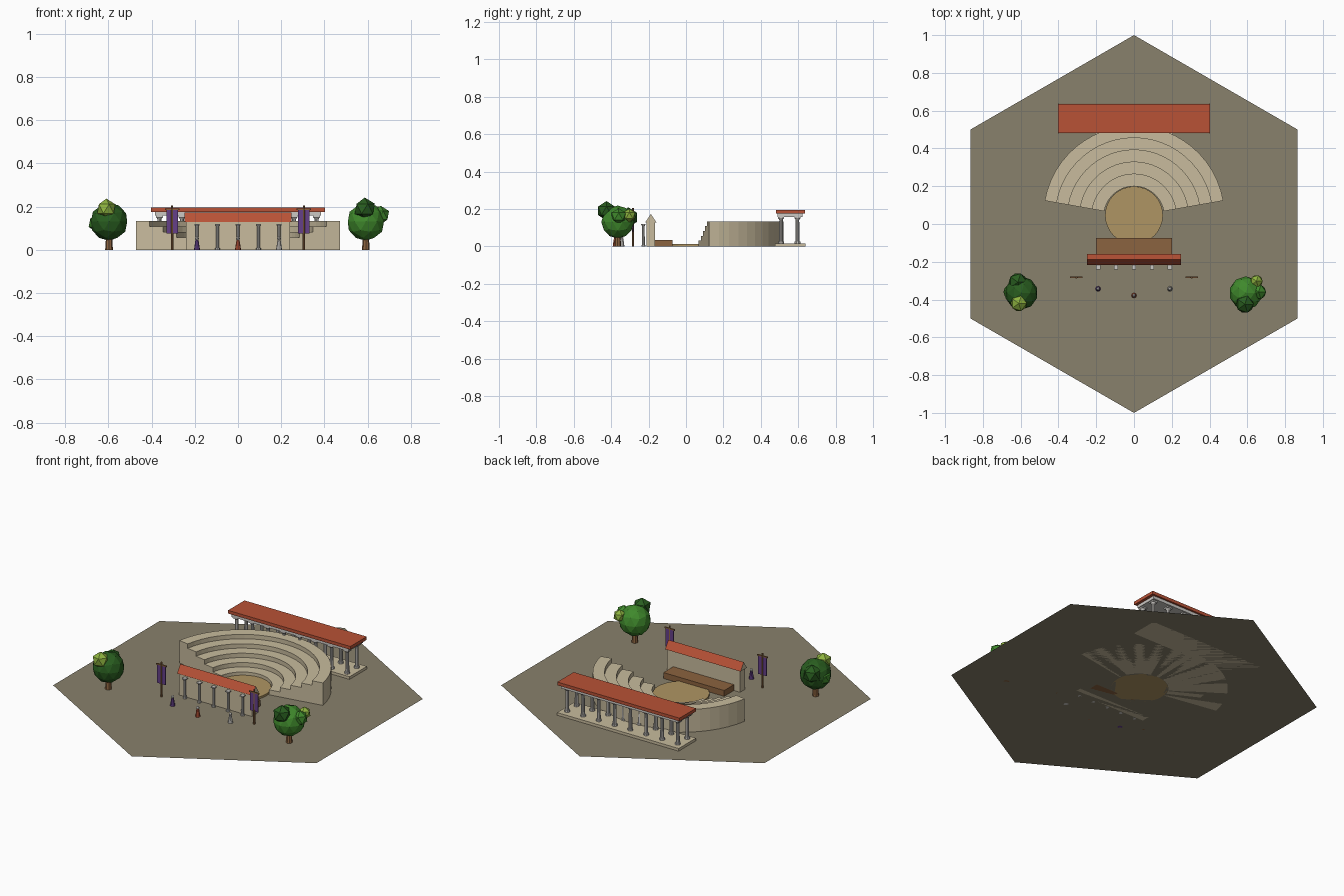
import bpy, bmesh, math
from mathutils import Matrix, Vector

cube = bpy.data.objects.get("Cube")
if cube:
    bpy.data.objects.remove(cube, do_unlink=True)


def material(name, r, g, b):
    m = bpy.data.materials.new(name)
    m.use_nodes = True
    m.diffuse_color = (r, g, b, 1)
    bsdf = next(n for n in m.node_tree.nodes if n.type == 'BSDF_PRINCIPLED')
    bsdf.inputs["Base Color"].default_value = (r, g, b, 1)
    return m


GROUND = material("dusty ground", .25, .22, .15)
STONE = material("cream stone", .58, .50, .34)
TILE = material("terracotta", .48, .085, .037)
MARBLE = material("pale marble", .60, .58, .55)
SAND = material("sand", .43, .30, .125)
WOOD = material("brown wood", .26, .125, .05)
PURPLE = material("purple cloth", .13, .05, .25)
DARK = material("dark leaves", .022, .11, .014)
MID = material("green leaves", .05, .25, .025)
LIGHT = material("light leaves", .27, .45, .05)


def finish(name, bm, *mats):
    bmesh.ops.recalc_face_normals(bm, faces=bm.faces)
    mesh = bpy.data.meshes.new(name)
    bm.to_mesh(mesh)
    bm.free()
    for m in mats:
        mesh.materials.append(m)
    obj = bpy.data.objects.new(name, mesh)
    bpy.context.collection.objects.link(obj)
    return obj


def add_box(bm, x0, x1, y0, y1, z0, z1):
    size = Matrix.Diagonal((x1 - x0, y1 - y0, z1 - z0, 1))
    mid = Matrix.Translation(((x0 + x1) / 2, (y0 + y1) / 2, (z0 + z1) / 2))
    bmesh.ops.create_cube(bm, size=1, matrix=mid @ size)


def box(name, mat, *bounds):
    bm = bmesh.new()
    add_box(bm, *bounds)
    return finish(name, bm, mat)


def add_cone(bm, x, y, z0, z1, r0, r1, sides=10):
    bmesh.ops.create_cone(bm, cap_ends=True, segments=sides, radius1=r0, radius2=r1,
                          depth=z1 - z0, matrix=Matrix.Translation((x, y, (z0 + z1) / 2)))


def columns(name, xs, ys, z0, z1, r):
    # Tapered shafts with a round foot and a square capital
    bm = bmesh.new()
    for y in ys:
        for x in xs:
            add_cone(bm, x, y, z0, z0 + r, r * 1.4, r * 1.4)
            add_cone(bm, x, y, z0 + r, z1 - r * 1.5, r, r * .85)
            add_cone(bm, x, y, z1 - r * 1.5, z1 - r * .7, r * .85, r * 1.4)
            c = r * 1.45
            add_box(bm, x - c, x + c, y - c, y + c, z1 - r * .7, z1)
    return finish(name, bm, MARBLE)


def ball(name, mat, place, r, detail):
    bm = bmesh.new()
    bmesh.ops.create_icosphere(bm, subdivisions=detail, radius=r,
                               matrix=Matrix.Translation(place))
    return finish(name, bm, mat)


# Hexagonal ground
bm = bmesh.new()
bmesh.ops.create_circle(bm, cap_ends=True, segments=6, radius=1)
for f in bm.faces:
    if f.normal.z < 0:
        f.normal_flip()
ground = finish("ground", bm, GROUND)

# Stepped seating: a stair profile swept around the orchestra
CENTRE_Y, ROWS, INNER, TREAD = .04, 5, .16, .064
profile = [(INNER, 0)]
for i in range(ROWS):
    z = .03 + .026 * i
    profile += [(INNER + TREAD * i, z), (INNER + TREAD * (i + 1), z)]
profile.append((INNER + TREAD * ROWS, 0))
bm = bmesh.new()
rings = []
SPANS = 24
for i in range(SPANS + 1):
    a = math.radians(10 + 160 * i / SPANS)
    rings.append([bm.verts.new((r * math.cos(a), CENTRE_Y + r * math.sin(a), z))
                  for r, z in profile])
n = len(profile)
for a, b in zip(rings, rings[1:]):
    for j in range(n):
        k = (j + 1) % n
        bm.faces.new((a[j], a[k], b[k], b[j]))
bm.faces.new(rings[0])
bm.faces.new(rings[-1])
finish("seating", bm, STONE)

# Orchestra floor and stage
bm = bmesh.new()
add_cone(bm, 0, CENTRE_Y + .006, 0, .012, .153, .153, 32)
finish("orchestra", bm, SAND)
box("stage", WOOD, -.2, .2, -.165, -.073, 0, .035)

# Stage building with a gabled roof
box("stage_wall", STONE, -.24, .24, -.212, -.165, 0, .128)
bm = bmesh.new()
ends = [[bm.verts.new((x, y, z)) for y, z in ((-.218, .128), (-.158, .128), (-.188, .173))]
        for x in (-.248, .248)]
for j in range(3):
    k = (j + 1) % 3
    f = bm.faces.new((ends[0][j], ends[0][k], ends[1][k], ends[1][j]))
    f.material_index = 1 if j else 0
bm.faces.new(ends[0])
bm.faces.new(ends[1])
finish("stage_roof", bm, STONE, TILE)
columns("stage_columns", [-.19 + .095 * i for i in range(5)], [-.228], 0, .12, .008)

# Colonnade behind the seating
box("colonnade_floor", STONE, -.4, .4, .477, .64, 0, .016)
columns("colonnade_columns", [-.364 + .104 * i for i in range(8)], [.508, .596], .016, .158, .011)
box("colonnade_beam", MARBLE, -.385, .385, .489, .624, .158, .176)
box("colonnade_roof", TILE, -.402, .402, .481, .635, .176, .195)

# Banners on poles
for side, s in (("right", -1), ("left", 1)):
    x, y = s * .305, -.283
    bm = bmesh.new()
    add_cone(bm, x, y, 0, .205, .006, .005, 8)
    add_box(bm, x - .033, x + .033, y - .004, y + .004, .184, .191)
    finish(side + "_banner_pole", bm, WOOD)
    box(side + "_banner", PURPLE, x - .027, x + .027, y - .002, y + .002, .076, .184)

# Standing figures
for name, x, y, robe in (("right_figure", -.19, -.343, PURPLE), ("middle_figure", 0, -.378, TILE),
                         ("left_figure", .19, -.343, MARBLE)):
    bm = bmesh.new()
    add_cone(bm, x, y, 0, .046, .014, .007, 8)
    finish(name + "_robe", bm, robe)
    ball(name + "_head", MARBLE, (x, y, .052), .009, 2)

# Trees: a trunk, a large crown and smaller clumps
trees = {
    "right_tree": ((-.597, -.365), [(LIGHT, (-.61, -.42, .19), .047),
                                    (DARK, (-.615, -.308, .155), .054),
                                    (MID, (-.652, -.36, .125), .044)]),
    "left_tree": ((.592, -.365), [(DARK, (.587, -.425, .19), .052),
                                  (MID, (.66, -.36, .16), .044),
                                  (LIGHT, (.648, -.303, .165), .037)]),
}
for name, ((x, y), clumps) in trees.items():
    bm = bmesh.new()
    add_cone(bm, x, y, 0, .075, .018, .013, 8)
    finish(name + "_trunk", bm, WOOD)
    crown_mat = DARK if name == "right_tree" else MID
    ball(name + "_crown", crown_mat, (x, y, .13), .088, 2)
    for i, (mat, place, r) in enumerate(clumps):
        ball(f"{name}_clump_{i + 1}", mat, Vector(place), r, 1)
